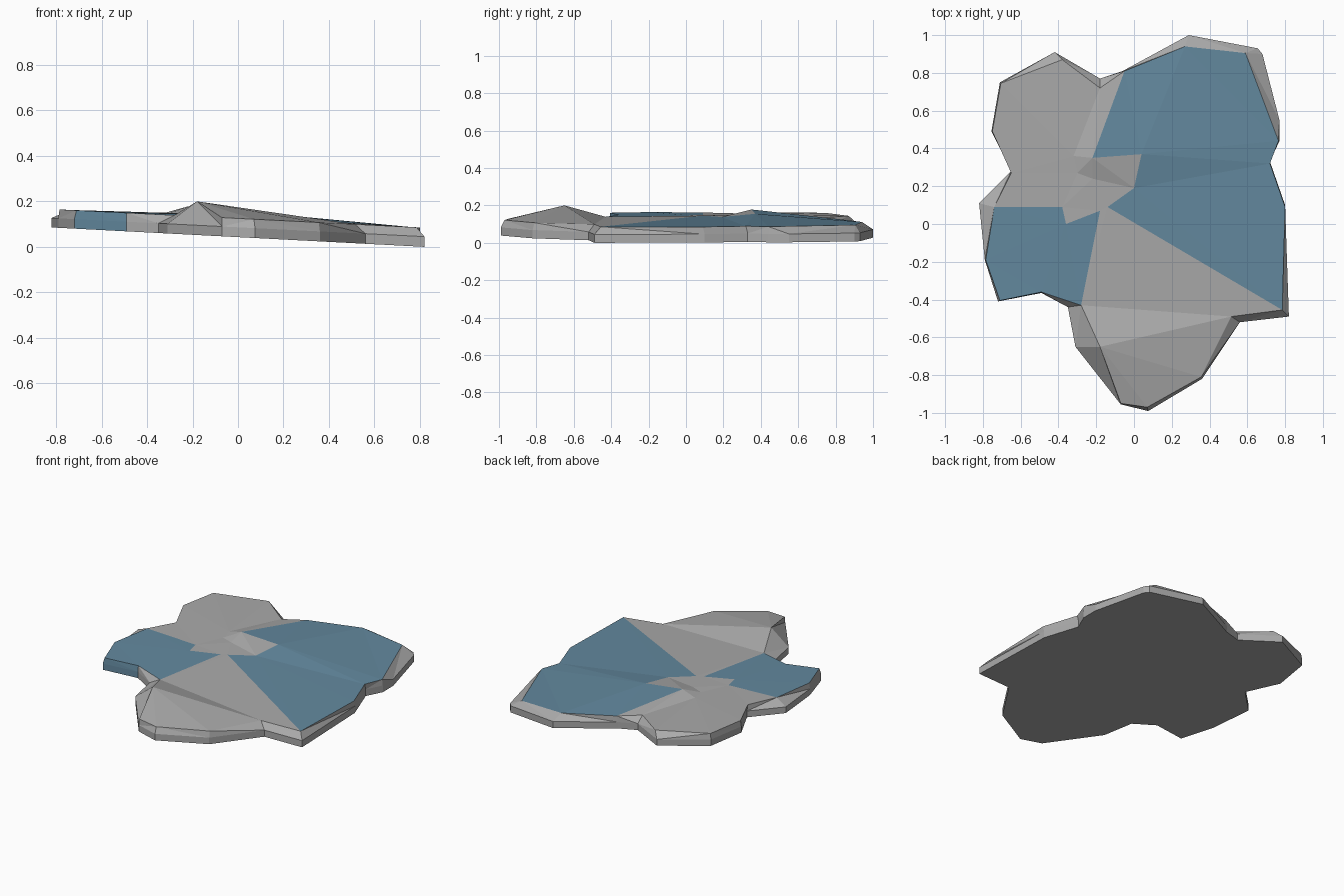
import bpy, bmesh

if "Cube" in bpy.data.objects:
    bpy.data.objects.remove(bpy.data.objects["Cube"])


def material(name, color):
    m = bpy.data.materials.new(name)
    m.diffuse_color = (*color, 1)
    m.use_nodes = True
    m.node_tree.nodes["Principled BSDF"].inputs["Base Color"].default_value = m.diffuse_color
    return m


# Rim: outer outline x, y, then top edge x, y (counter-clockwise)
rim = [
    (.82, -.49, .785, -.455), (.80, .10, .80, .09), (.72, .33, .72, .32),
    (.77, .44, .765, .44), (.77, .55, .765, .44), (.68, .90, .59, .905),
    (.655, .93, .59, .905), (.29, 1.0, .27, .94), (-.06, .81, -.05, .81),
    (-.18, .77, -.18, .72), (-.42, .91, -.38, .87), (-.71, .75, -.705, .745),
    (-.755, .49, -.75, .49), (-.65, .28, -.65, .27), (-.82, .11, -.74, .09),
    (-.79, -.19, -.785, -.19), (-.72, -.41, -.71, -.405), (-.49, -.365, -.49, -.36),
    (-.35, -.44, -.28, -.43), (-.31, -.65, -.18, -.65), (-.07, -.955, -.07, -.95),
    (.075, -.99, .07, -.97), (.36, -.82, .355, -.81), (.56, -.52, .515, -.49)]
PEAK = 19
BLUE_SIDE = 16

# Points of the small ridge and hollow in the middle of the top
inner = dict(
    q1=(-.22, .35, .178), q2=(-.32, .36, .15), q3=(.04, .37, .155),
    q4=(0, .19, .138), c1=(-.14, .09, .145), c2=(-.18, .07, .145),
    p1=(-.36, 0, .148), p2=(-.38, .09, .148), q5=(-.22, .24, .15),
    q6=(-.30, .27, .148))

# Top facets; numbers are rim points, letters are middle points
blue_top = ["q1 q3 3 5 7 8", "q3 q4 2 3", "q4 c1 0 1 2",
            "p2 14 15 16 17 18 c2 p1"]
grey_top = ["c2 18 23 0 c1", "18 19 22 23", "19 20 21 22", "8 9 q2 q1",
            "9 10 11 12 13 14 p2 q6 q2", "q2 q6 q5 q1", "q1 q5 q4 q3",
            "q6 p2 p1 c2 c1 q4 q5"]

bm = bmesh.new()

# Tilted slab: bottom, middle and top rings
bottom = [bm.verts.new((x, y, .0427 - .052 * x)) for x, y, _, _ in rim]
middle = [bm.verts.new((x, y, .086 - .05 * x)) for x, y, _, _ in rim]
top = [bm.verts.new((x, y, .2 if i == PEAK else .125 - .05 * x))
       for i, (_, _, x, y) in enumerate(rim)]
centre = {k: bm.verts.new(v) for k, v in inner.items()}

bm.faces.new(bottom[::-1])
n = len(rim)
for lower, upper in ((bottom, middle), (middle, top)):
    for i in range(n):
        j = (i + 1) % n
        f = bm.faces.new((lower[i], lower[j], upper[j], upper[i]))
        f.material_index = int(i == BLUE_SIDE)

# Top facets, coloured by group
for index, group in enumerate((grey_top, blue_top)):
    for facet in group:
        vs = [centre[k] if k in centre else top[int(k)] for k in facet.split()]
        bm.faces.new(vs).material_index = index

bmesh.ops.remove_doubles(bm, verts=bm.verts[:], dist=.0005)
bmesh.ops.triangulate(bm, faces=bm.faces[:])

mesh = bpy.data.meshes.new("stone_slab")
bm.to_mesh(mesh)
bm.free()
mesh.materials.append(material("stone grey", (.40, .40, .40)))
mesh.materials.append(material("slate blue", (.125, .25, .345)))
bpy.context.collection.objects.link(bpy.data.objects.new("stone_slab", mesh))
